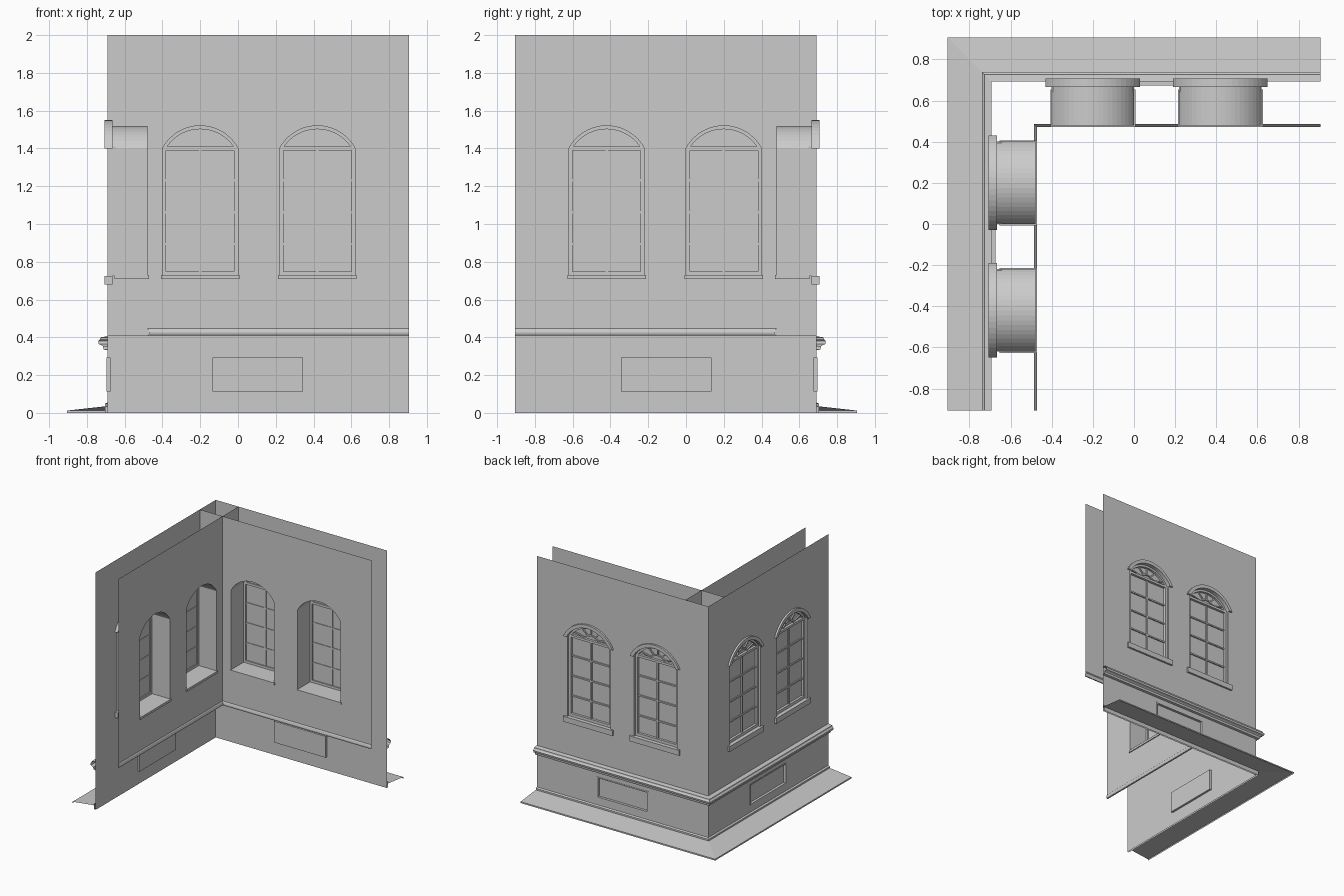
import bpy, bmesh, math
from mathutils import Matrix, Vector

cube = bpy.data.objects.get("Cube")
if cube:
    bpy.data.objects.remove(cube, do_unlink=True)

GREY = (0.6, 0.6, 0.6, 1)
stone = bpy.data.materials.new("plain grey")
stone.use_nodes = True
stone.diffuse_color = GREY
stone.node_tree.nodes["Principled BSDF"].inputs["Base Color"].default_value = GREY

END, TOP = 0.906, 2.0            # free end of both wings, wall height
OUT, INN, BASE = 0.692, 0.48, 0.41   # outer face, inner face, foot of inner wall
SILL, SPRING = 0.725, 1.4        # window opening heights
WINDOWS = (-0.2, 0.42)
GLASS = 0.655


def finish(name, bm, both_wings=True):
    """Make the object; reflect it about the diagonal for the second wing."""
    if both_wings:
        copy = bmesh.ops.duplicate(bm, geom=bm.verts[:] + bm.edges[:] + bm.faces[:])["geom"]
        for v in [g for g in copy if isinstance(g, bmesh.types.BMVert)]:
            v.co = (-v.co.y, -v.co.x, v.co.z)
        bmesh.ops.reverse_faces(bm, faces=[g for g in copy if isinstance(g, bmesh.types.BMFace)])
    mesh = bpy.data.meshes.new(name)
    bm.to_mesh(mesh)
    bm.free()
    mesh.materials.append(stone)
    obj = bpy.data.objects.new(name, mesh)
    bpy.context.scene.collection.objects.link(obj)
    return obj


def arch(cx, half, rise, steps=20):
    """Points of a segmental arch, right to left."""
    r = (half * half + rise * rise) / (2 * rise)
    a = math.asin(half / r)
    return [(cx + r * math.sin(a - 2 * a * i / steps),
             SPRING + rise - r + r * math.cos(a - 2 * a * i / steps)) for i in range(steps + 1)]


def opening(cx):
    return [(cx - 0.2, SILL), (cx + 0.2, SILL)] + arch(cx, 0.2, 0.12)


def rect(x0, x1, z0, z1):
    return [(x0, z0), (x1, z0), (x1, z1), (x0, z1)]


def sheet(bm, loops, y, sign):
    """Flat sheet with holes, facing along sign * y."""
    edges = []
    for loop in loops:
        vs = [bm.verts.new((x, y, z)) for x, z in loop]
        edges += [bm.edges.new((vs[i - 1], vs[i])) for i in range(len(vs))]
    bmesh.ops.triangle_fill(bm, edges=edges, use_beauty=True, normal=Vector((0, sign, 0)))
    bm.normal_update()
    for f in bm.faces:
        if abs(f.normal.y) > 0.9 and f.normal.y * sign < 0:
            f.normal_flip()


def tube(bm, loop, y0, y1):
    """Open reveal following a loop, facing its middle."""
    a = [bm.verts.new((x, y0, z)) for x, z in loop]
    b = [bm.verts.new((x, y1, z)) for x, z in loop]
    for i in range(len(loop)):
        bm.faces.new((a[i - 1], b[i - 1], b[i], a[i]))


def prism(bm, loop, y0, y1):
    """Closed solid from an outline."""
    face = bm.faces.new([bm.verts.new((x, y0, z)) for x, z in loop])
    new = bmesh.ops.extrude_face_region(bm, geom=[face])["geom"]
    bmesh.ops.translate(bm, vec=(0, y1 - y0, 0), verts=[g for g in new if isinstance(g, bmesh.types.BMVert)])
    bmesh.ops.recalc_face_normals(bm, faces=bm.faces[:])


def bar(bm, x0, z0, x1, z1, w, y0, y1):
    """Straight glazing bar between two points."""
    side = Vector((z0 - z1, x1 - x0)).normalized() * w / 2
    p, q = Vector((x0, z0)), Vector((x1, z1))
    prism(bm, [p - side, q - side, q + side, p + side], y0, y1)


def sweep(name, profile):
    """Mitred moulding round the corner; profile is (distance, height), low to high."""
    bm = bmesh.new()
    rows = [[bm.verts.new(p) for p in ((END, r, z), (-r, r, z), (-r, -END, z))] for r, z in profile]
    for lo, hi in zip(rows, rows[1:]):
        for i in (0, 1):
            bm.faces.new((lo[i], lo[i + 1], hi[i + 1], hi[i]))
    return finish(name, bm, False)


# Outer and inner wall sheets
panel = rect(-0.125, 0.335, 0.12, 0.285)
bm = bmesh.new()
sheet(bm, [rect(-OUT, END, 0, TOP), panel] + [opening(c) for c in WINDOWS], OUT, 1)
finish("outer_wall", bm)

bm = bmesh.new()
sheet(bm, [rect(-OUT, END, BASE, TOP)] + [opening(c) for c in WINDOWS], INN, -1)
finish("inner_wall", bm)

# Recessed panel in the plinth, with a thin border
bm = bmesh.new()
sheet(bm, [panel], 0.674, 1)
tube(bm, panel, 0.674, OUT)
finish("plinth_panel", bm)
bm = bmesh.new()
for z in (0.118, 0.287):
    bar(bm, -0.135, z, 0.345, z, 0.01, 0.674, OUT + 0.003)
for x in (-0.13, 0.34):
    bar(bm, x, 0.118, x, 0.287, 0.01, 0.674, OUT + 0.003)
finish("panel_border", bm)

# Windows
parts = {n: bmesh.new() for n in ("window_reveal", "window_pane", "window_frame", "glazing_bars",
                                  "window_hood", "outer_sill", "inner_sill")}
for c in WINDOWS:
    tube(parts["window_reveal"], opening(c), INN, OUT)
    sheet(parts["window_pane"], [opening(c)], GLASS, 1)

    frame = parts["window_frame"]
    for s in (-1, 1):
        bar(frame, c + s * 0.19, SILL, c + s * 0.19, SPRING, 0.02, GLASS - 0.01, 0.675)
    bar(frame, c - 0.2, SILL + 0.012, c + 0.2, SILL + 0.012, 0.024, GLASS - 0.01, 0.675)
    bar(frame, c - 0.2, SPRING, c + 0.2, SPRING, 0.02, GLASS - 0.01, 0.675)
    prism(frame, arch(c, 0.2, 0.12) + arch(c, 0.182, 0.102)[::-1], GLASS - 0.01, 0.675)

    bars = parts["glazing_bars"]
    for i in (1, 2, 3):
        z = SILL + i * (SPRING - SILL) / 4
        bar(bars, c - 0.18, z, c + 0.18, z, 0.012, GLASS - 0.005, 0.665)
    bar(bars, c, SILL, c, SPRING, 0.014, GLASS - 0.005, 0.667)
    # Fan light above the transom
    rim, hub = arch(c, 0.185, 0.108), arch(c, 0.08, 0.05)
    for k in range(2, 20, 4):
        bar(bars, *hub[k], *rim[k], 0.01, GLASS, 0.665)
    prism(bars, hub + arch(c, 0.068, 0.04)[::-1], GLASS, 0.665)

    prism(parts["window_hood"], arch(c, 0.23, 0.15) + arch(c, 0.2, 0.12)[::-1], 0.665, 0.708)
    prism(parts["outer_sill"], rect(c - 0.23, c + 0.23, 0.68, SILL), 0.665, 0.708)
    prism(parts["inner_sill"], rect(c - 0.207, c + 0.207, 0.71, SILL + 0.004), 0.472, GLASS)
for name, bm in parts.items():
    finish(name, bm)

# Mouldings and ground skirt
sweep("plinth_cornice", [(OUT, 0.332), (0.712, 0.335), (0.715, 0.352), (0.722, 0.358), (0.737, 0.364),
                         (0.74, 0.38), (0.73, 0.39), (0.728, 0.4), (OUT, 0.405)])
sweep("base_board", [(0.705, 0), (0.705, 0.048), (OUT, 0.055)])
sweep("ground_skirt", [(END, 0), (END, 0.012), (OUT, 0.036)])
rail = sweep("inner_rail", [(0.486, 0.41), (0.474, 0.412), (0.471, 0.425), (0.475, 0.44), (0.486, 0.452)])
rail.data.flip_normals()
